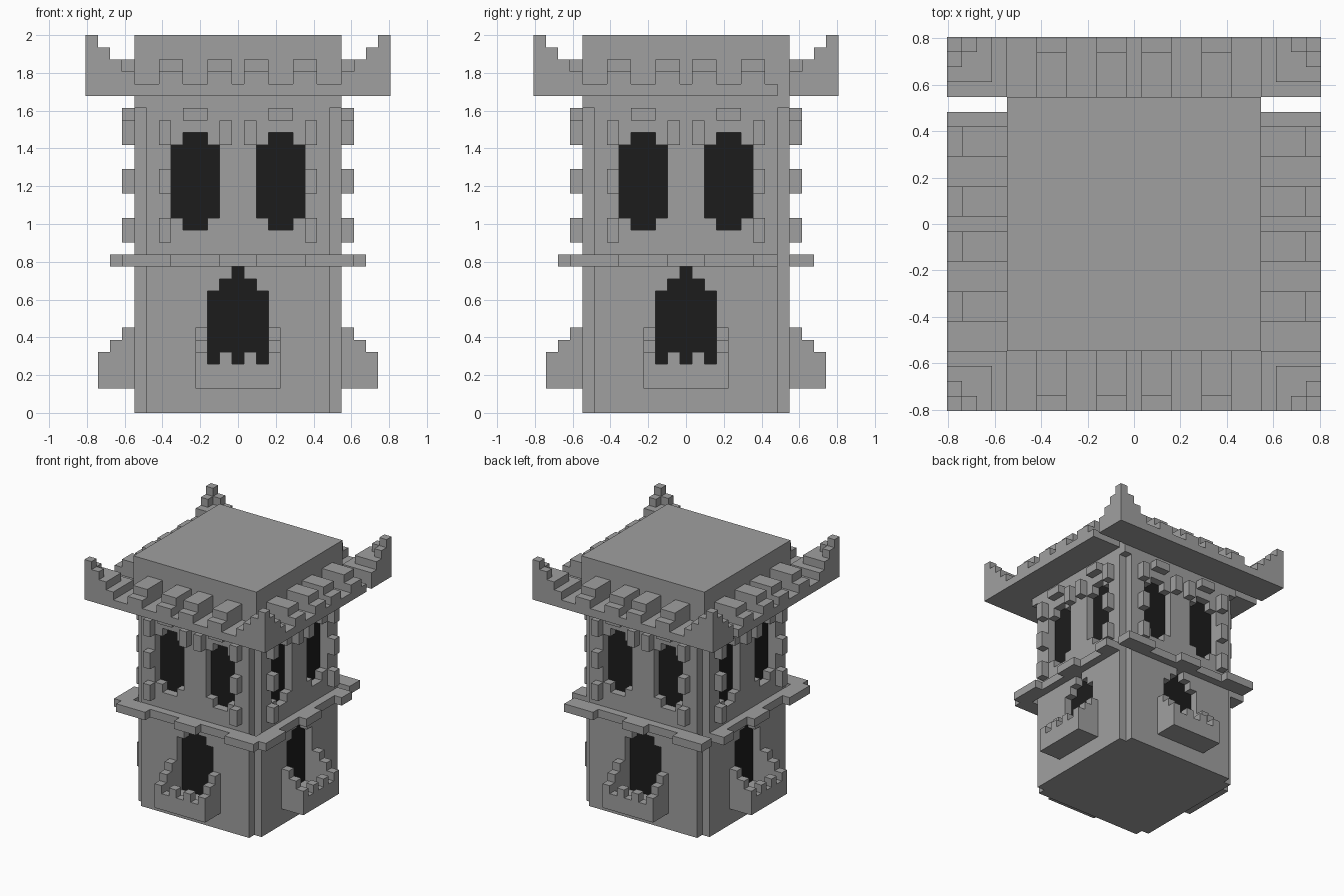
import bpy, bmesh
from mathutils import Vector

if "Cube" in bpy.data.objects:
    bpy.data.objects.remove(bpy.data.objects["Cube"])

V = 2 / 31  # one block; the tower is 31 blocks tall

def material(name, c):
    m = bpy.data.materials.new(name)
    m.diffuse_color = (c, c, c, 1)
    m.use_nodes = True
    m.node_tree.nodes["Principled BSDF"].inputs["Base Color"].default_value = m.diffuse_color
    return m

STONE = material("grey stone", 0.35)
DARK = material("dark opening", 0.012)

def box(x0, x1, y0, y1, z0, z1):
    """Block cells in an inclusive range."""
    return {(x, y, z) for x in range(x0, x1 + 1)
            for y in range(y0, y1 + 1) for z in range(z0, z1 + 1)}

def turn(cells, n):
    for _ in range(n):
        cells = {(-y, x, z) for x, y, z in cells}
    return cells

def four(cells):
    return set().union(*(turn(cells, n) for n in range(4)))

def mirror(cells):
    return cells | {(-x, y, z) for x, y, z in cells}

parts = {}

# Dark inside, stone floor and the big roof block
parts["dark_interior"] = box(-7, 7, -7, 7, 1, 24)
parts["floor"] = box(-7, 7, -7, 7, 0, 0)
parts["roof_block"] = box(-8, 8, -8, 8, 25, 30)

# Walls with two windows and a pointed doorway each; corners stay notched
openings = mirror(box(2, 5, -8, -8, 16, 21) | box(3, 4, -8, -8, 15, 22))
openings |= box(-2, 2, -8, -8, 3, 9) | box(-1, 1, -8, -8, 10, 10) | {(0, -8, 11)}
parts["walls"] = four(box(-7, 7, -8, -8, 0, 24) - openings)

# Stones around the windows
stones = box(3, 4, -9, -9, 24, 24) | box(1, 1, -9, -9, 22, 23)
for z in (14, 18, 22):
    stones |= box(6, 6, -9, -9, z, z + 1)
parts["window_stones"] = four(mirror(stones))

# Balcony: floor, stepped sides, toothed front
balcony = box(-3, 3, -11, -9, 2, 2) | box(-2, 2, -11, -11, 3, 3)
balcony |= {(x, -11, 4) for x in (-1, 1)}
for i in range(3):
    balcony |= mirror(box(3, 3, -9 - i, -9 - i, 2, 6 - i))
parts["balconies"] = four(balcony)

# Ledge between the storeys; the side runs stop short of the back
ledge = box(-9, 9, -9, -9, 12, 12) | box(-1, 1, -10, -10, 12, 12)
ledge |= mirror(box(6, 9, -10, -10, 12, 12))
sides = {c for c in turn(ledge, 1) | turn(ledge, 3) if c[1] < 8}
parts["ledge"] = ledge | turn(ledge, 2) | sides

# Eaves with raised ribs, again short at the back of the sides
eave = box(-8, 8, -12, -9, 26, 26)
for x in (1, 5):
    eave |= mirror(box(x, x + 1, -12, -9, 27, 27) | box(x, x + 1, -11, -9, 28, 28))
sides = {c for c in turn(eave, 1) | turn(eave, 3) if c[1] < 8}
parts["eaves"] = eave | turn(eave, 2) | sides

# Upswept corner horns
horn = box(9, 12, 9, 12, 26, 27) | box(10, 12, 10, 12, 28, 28)
horn |= {(12, 12, 29), (11, 12, 29), (12, 11, 29), (12, 12, 30)}
parts["corner_horns"] = four(horn)

# Mesh only the exposed block sides of each part
solid = set().union(*parts.values())

def build(name, cells, mat):
    bm = bmesh.new()
    verts = {}

    def vert(p):
        if p not in verts:
            verts[p] = bm.verts.new(Vector(p) * V)
        return verts[p]

    for c in sorted(cells):
        for axis in range(3):
            for s in (-1, 1):
                n = list(c)
                n[axis] += s
                if tuple(n) in solid:
                    continue
                ring = []
                for a, b in ((-1, -1), (1, -1), (1, 1), (-1, 1)):
                    d = [0, 0, 0]
                    d[axis], d[(axis + 1) % 3], d[(axis + 2) % 3] = s, a, b
                    ring.append(vert((c[0] + d[0] / 2, c[1] + d[1] / 2,
                                      c[2] + 0.5 + d[2] / 2)))
                bm.faces.new(ring if s > 0 else ring[::-1])
    bmesh.ops.dissolve_limit(bm, angle_limit=0.01, verts=bm.verts[:], edges=bm.edges[:])
    mesh = bpy.data.meshes.new(name)
    bm.to_mesh(mesh)
    bm.free()
    mesh.materials.append(mat)
    bpy.context.collection.objects.link(bpy.data.objects.new(name, mesh))

for name, cells in parts.items():
    build(name, cells, DARK if name == "dark_interior" else STONE)
